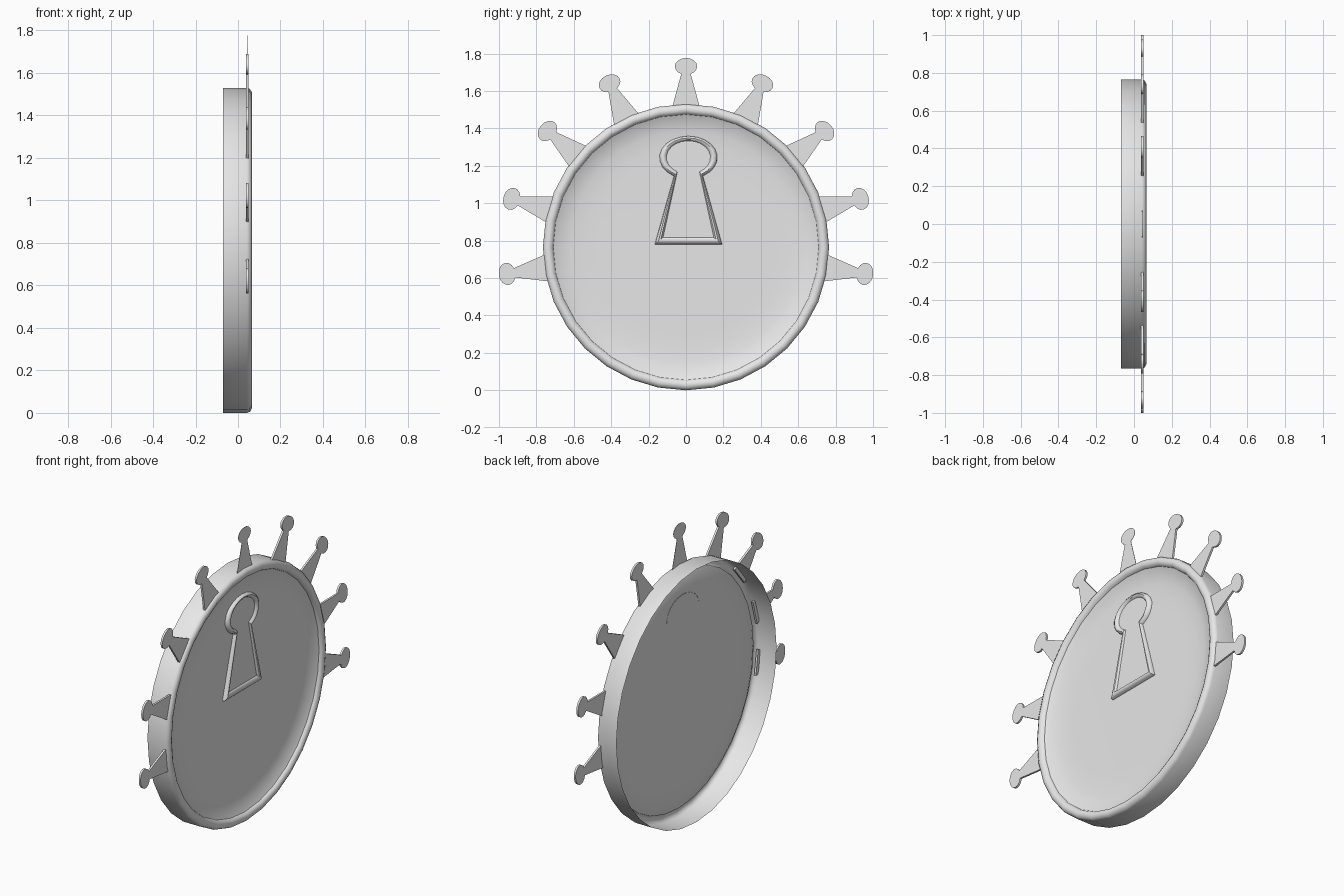
import bpy, bmesh
from math import cos, sin, pi, radians

cube = bpy.data.objects.get("Cube")
if cube:
    bpy.data.objects.remove(cube, do_unlink=True)

CENTRE_Z = 0.765
SEGMENTS = 32

grey = bpy.data.materials.new("plain grey")
grey.use_nodes = True
grey.diffuse_color = (0.8, 0.8, 0.8, 1)
grey.node_tree.nodes["Principled BSDF"].inputs["Base Color"].default_value = (0.8, 0.8, 0.8, 1)


def finish(name, bm, angle=45):
    bmesh.ops.remove_doubles(bm, verts=bm.verts, dist=1e-5)
    bm.normal_update()
    mesh = bpy.data.meshes.new(name)
    bm.to_mesh(mesh)
    bm.free()
    mesh.materials.append(grey)
    obj = bpy.data.objects.new(name, mesh)
    bpy.context.collection.objects.link(obj)
    bpy.ops.object.select_all(action="DESELECT")
    obj.select_set(True)
    bpy.context.view_layer.objects.active = obj
    bpy.ops.object.shade_smooth_by_angle(angle=radians(angle))
    return obj


def bridge(bm, loops):
    """Skin a series of equally long closed loops."""
    rows = [[bm.verts.new(p) for p in loop] for loop in loops]
    for a, b in zip(rows, rows[1:]):
        for i in range(len(a)):
            j = (i + 1) % len(a)
            bm.faces.new((a[i], a[j], b[j], b[i]))
    return rows


def ring(x, r):
    return [(x, r * cos(t), CENTRE_Z + r * sin(t))
            for t in (2 * pi * i / SEGMENTS for i in range(SEGMENTS))]


# Rim: open-backed band with a rounded front lip
bm = bmesh.new()
bridge(bm, [ring(x, r) for x, r in [
    (-0.07, 0.765), (0.042, 0.765), (0.057, 0.759), (0.065, 0.744),
    (0.065, 0.73), (0.058, 0.716), (0.045, 0.71)]])
finish("rim", bm)

# Dished plate inside the rim
bm = bmesh.new()
rows = bridge(bm, [ring(x, r) for x, r in [
    (0.045, 0.71), (0.028, 0.675), (0.018, 0.62), (0.013, 0.55), (0.012, 0.48)]])
bm.faces.new(rows[-1])
finish("plate", bm)


# Keyhole: raised rounded frame around a flat panel
def keyhole(x, inset):
    mid, head_z, steps = 0.013, 1.245, 18
    rx, rz = 0.155 - inset, 0.115 - inset * 0.7
    start, sweep = radians(-60), radians(300)
    pts = [(x, mid + rx * cos(start + sweep * i / steps),
            head_z + rz * sin(start + sweep * i / steps)) for i in range(steps + 1)]
    half = 0.18 - inset * 1.2
    return pts + [(x, mid - half, 0.78 + inset), (x, mid + half, 0.78 + inset)]


bm = bmesh.new()
rows = bridge(bm, [keyhole(x, d) for x, d in [
    (0.012, 0), (0.027, 0.004), (0.034, 0.016), (0.032, 0.027), (0.02, 0.037)]])
bm.faces.new(rows[-1])
finish("keyhole", bm)


# Crown spikes: thin tapered blades with oval heads
def spike(name, angle, thickness):
    head = [(0.967 + 0.045 * sin(t), 0.06 * cos(t))
            for t in (radians(-65 + 310 * i / 14) for i in range(15))]
    outline = [(0.74, 0.076), (0.74, -0.076)]
    outline = [(0.74, 0.076)] + [(r, w) for r, w in head] + [(0.74, -0.076)]
    c, s = cos(angle), sin(angle)
    bm = bmesh.new()
    loops = [[(x, r * c - w * s, CENTRE_Z + r * s + w * c) for r, w in outline]
             for x in (0.043 - thickness / 2, 0.043 + thickness / 2)]
    rows = bridge(bm, loops)
    bm.faces.new(rows[0])
    bm.faces.new(rows[1])
    bmesh.ops.recalc_face_normals(bm, faces=bm.faces)
    finish(name, bm, 30)


spike("top_spike", pi / 2, 0.002)
for n, degrees in enumerate((65, 40, 15.5, -8.5), 1):
    spike(f"right_spike_{n}", radians(degrees), 0.012)
    spike(f"left_spike_{n}", radians(180 - degrees), 0.012)
